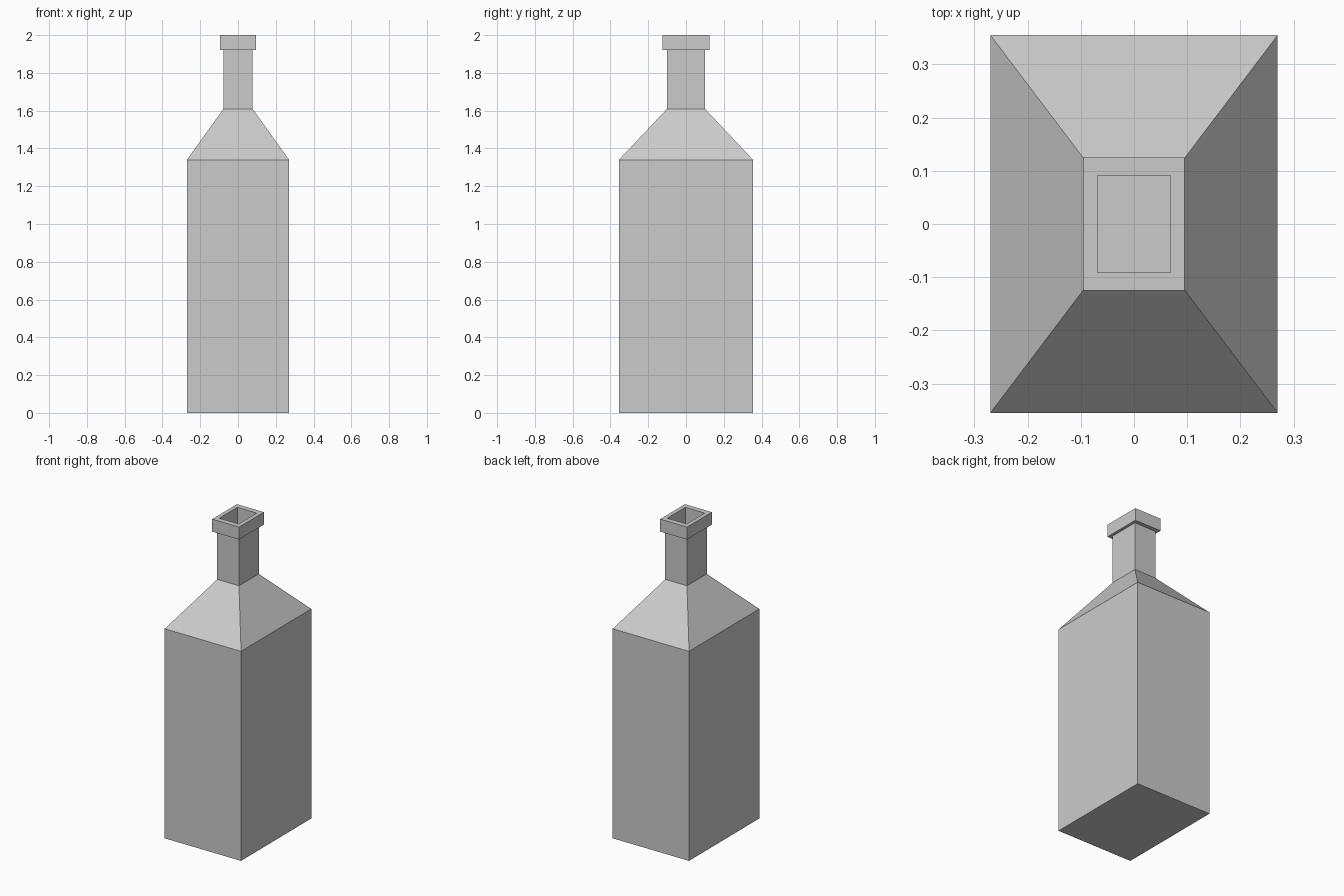
import bpy, bmesh

if "Cube" in bpy.data.objects:
    bpy.data.objects.remove(bpy.data.objects["Cube"])

# Rectangular rings (half width, half depth, height): up the outside, over the lip, down the inside
RINGS = [
    (0.27, 0.355, 0.0),     # base
    (0.27, 0.355, 1.34),    # shoulder start
    (0.077, 0.10, 1.61),    # neck start
    (0.077, 0.10, 1.92),    # lip underside
    (0.095, 0.125, 1.92),
    (0.095, 0.125, 2.0),    # lip top
    (0.069, 0.091, 2.0),    # mouth opening
    (0.069, 0.091, 1.605),  # inside of neck
    (0.26, 0.345, 1.335),   # inside of shoulder
    (0.26, 0.345, 0.01),    # inside floor
]


def loft(name, rings):
    """Bridge a stack of rectangles and cap both ends."""
    bm = bmesh.new()
    loops = [[bm.verts.new((sx * hx, sy * hy, z))
              for sx, sy in ((-1, -1), (1, -1), (1, 1), (-1, 1))]
             for hx, hy, z in rings]
    for low, high in zip(loops, loops[1:]):
        for i in range(4):
            j = (i + 1) % 4
            bm.faces.new((low[i], low[j], high[j], high[i]))
    bm.faces.new(loops[0][::-1])
    bm.faces.new(loops[-1])
    mesh = bpy.data.meshes.new(name)
    bm.to_mesh(mesh)
    bm.free()
    obj = bpy.data.objects.new(name, mesh)
    bpy.context.collection.objects.link(obj)
    return obj


# Hollow square bottle with flat faces
loft("bottle", RINGS)
